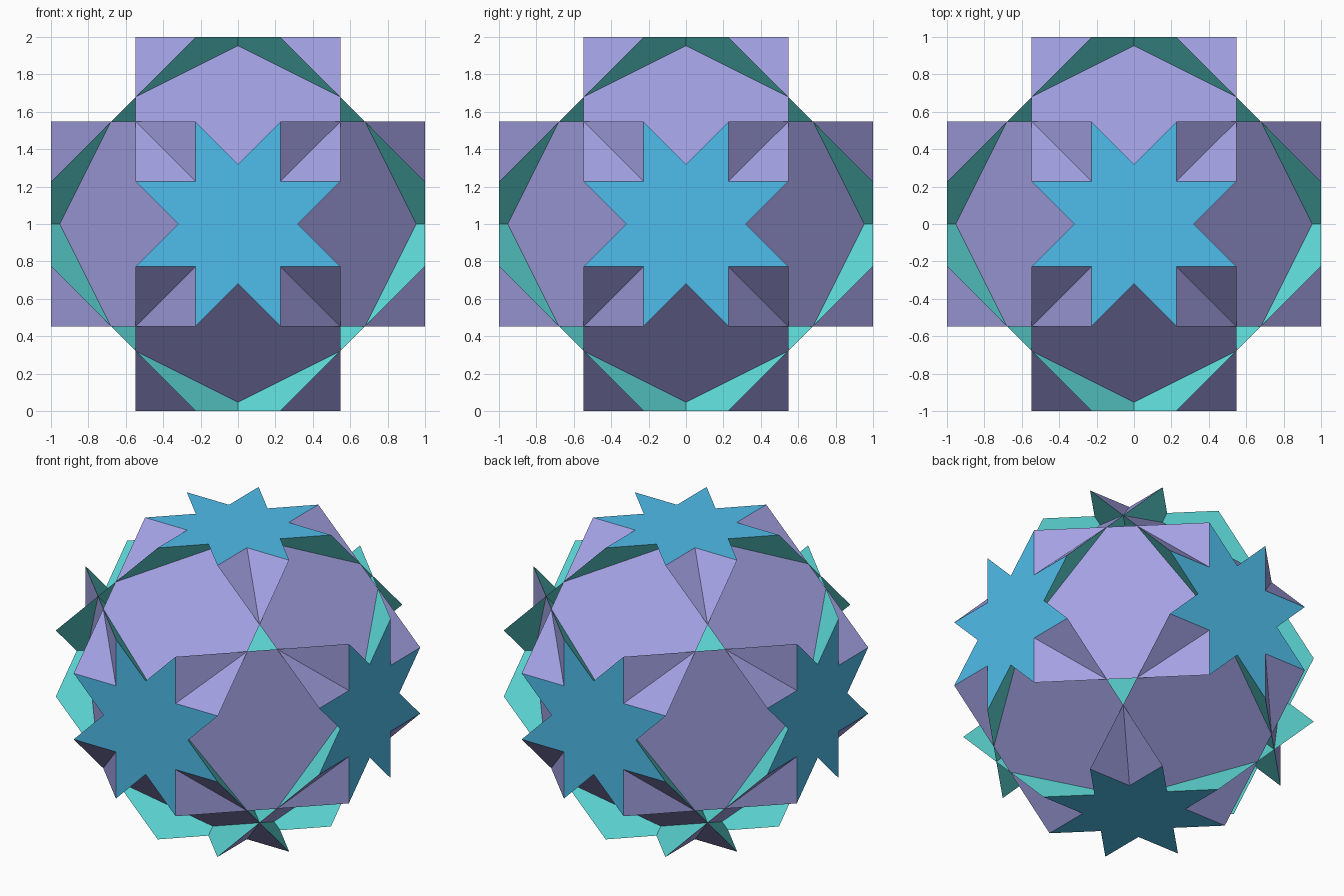
import bpy, bmesh, math
from mathutils import Vector

if "Cube" in bpy.data.objects:
    bpy.data.objects.remove(bpy.data.objects["Cube"])

# Three coordinate magnitudes that every corner of the solid uses
R2 = math.sqrt(2)
LONG = 1.0
MID = 1 / (2 * R2 - 1)
SHORT = (R2 - 1) * MID
CENTRE = Vector((0, 0, 1))
SIGNS = (-1, 1)


def srgb(*rgb):
    return [((c + 0.055) / 1.055) ** 2.4 for c in rgb] + [1]


def build(name, colour, polygons):
    """One flat-faced object from a list of polygons, all facing outwards."""
    bm = bmesh.new()
    for pts in polygons:
        face = bm.faces.new([bm.verts.new(p) for p in pts])
        face.normal_update()
        if face.normal.dot(sum(pts, Vector())) < 0:
            face.normal_flip()
    bmesh.ops.translate(bm, verts=bm.verts, vec=CENTRE)
    mesh = bpy.data.meshes.new(name)
    bm.to_mesh(mesh)
    bm.free()
    mat = bpy.data.materials.new(name + "_colour")
    mat.diffuse_color = colour
    mat.use_nodes = True
    mat.node_tree.nodes["Principled BSDF"].inputs["Base Color"].default_value = mat.diffuse_color
    mesh.materials.append(mat)
    bpy.context.collection.objects.link(bpy.data.objects.new(name, mesh))


def on_axes(axis, along, u, v):
    """Point with one value along an axis and (u, v) on the next two axes."""
    p = Vector((0, 0, 0))
    p[axis], p[(axis + 1) % 3], p[(axis + 2) % 3] = along, u, v
    return p


# Eight-pointed stars, one on each side of the bounding cube
stars = []
for axis in range(3):
    for s in SIGNS:
        ring = []
        for k in range(16):
            r = math.hypot(MID, SHORT) if k % 2 else SHORT * R2
            t = k * math.pi / 8
            ring.append(on_axes(axis, s * LONG, r * math.cos(t), r * math.sin(t)))
        stars.append(ring)
build("star_faces", srgb(0.31, 0.74, 0.92), stars)

# Squares facing the twelve edge directions
squares = []
for axis in range(3):
    for su in SIGNS:
        for sv in SIGNS:
            squares.append([
                on_axes(axis, -MID, su * LONG, sv * SHORT),
                on_axes(axis, MID, su * LONG, sv * SHORT),
                on_axes(axis, MID, su * SHORT, sv * LONG),
                on_axes(axis, -MID, su * SHORT, sv * LONG)])
build("square_faces", srgb(0.64, 0.63, 0.89), squares)

# Hexagons facing the eight corner directions, crossing through one another
p, q, r = -MID, SHORT, LONG
hexagon = [(p, q, r), (q, p, r), (r, p, q), (r, q, p), (q, r, p), (p, r, q)]
hexagons = [[Vector((sx * x, sy * y, sz * z)) for x, y, z in hexagon]
            for sx in SIGNS for sy in SIGNS for sz in SIGNS]
build("hexagon_faces", srgb(0.37, 0.86, 0.85), hexagons)
